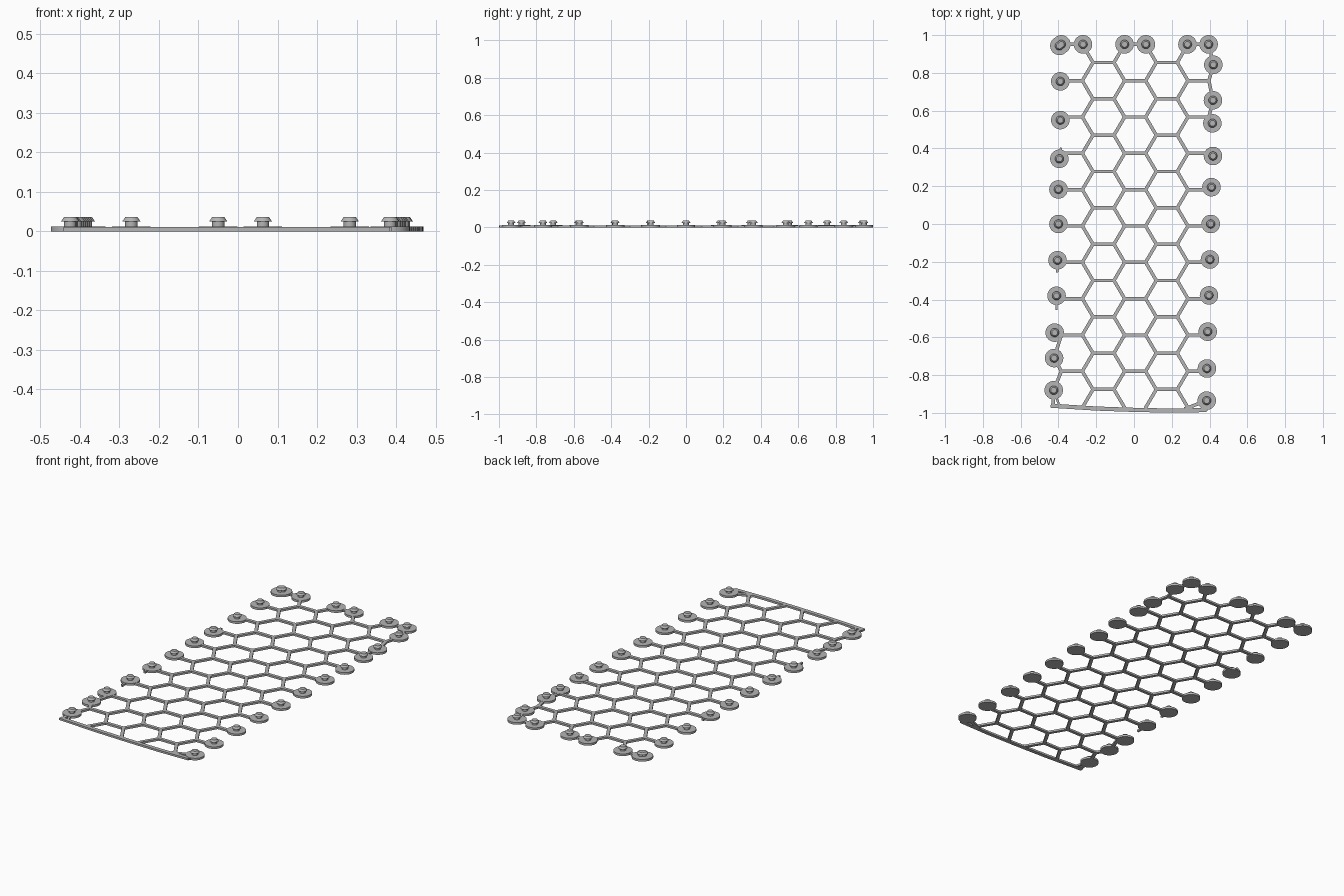
import bpy, bmesh, math
from mathutils import Vector

cube = bpy.data.objects.get("Cube")
if cube:
    bpy.data.objects.remove(cube)

grey = bpy.data.materials.new("plain_grey")
grey.use_nodes = True
COLOUR = (0.46, 0.46, 0.46, 1)
grey.diffuse_color = COLOUR
grey.node_tree.nodes["Principled BSDF"].inputs["Base Color"].default_value = COLOUR

SIDE = 0.111         # hexagon side
COLUMN = 0.1675      # spacing of the hexagon columns
ROW = 0.1923         # hexagon height
TOP = 0.951          # highest row
CENTRE = 0.006
WIDTH, HEIGHT = 0.018, 0.011


def finish(name, bm):
    mesh = bpy.data.meshes.new(name)
    bm.normal_update()
    bm.to_mesh(mesh)
    bm.free()
    mesh.materials.append(grey)
    obj = bpy.data.objects.new(name, mesh)
    bpy.context.collection.objects.link(obj)
    return obj


def ribbon(bm, points, width, overlap=0.004):
    """Flat bar that follows a path on the ground."""
    pts = [Vector((x, y, 0)) for x, y in points]
    first, last = (pts[1] - pts[0]).normalized(), (pts[-1] - pts[-2]).normalized()
    pts[0] -= first * overlap
    pts[-1] += last * overlap
    rings = []
    for i, p in enumerate(pts):
        d = (pts[min(i + 1, len(pts) - 1)] - pts[max(i - 1, 0)]).normalized()
        n = Vector((-d.y, d.x, 0)) * width / 2
        up = Vector((0, 0, HEIGHT))
        rings.append([bm.verts.new(v) for v in (p + n, p - n, p - n + up, p + n + up)])
    for a, b in zip(rings, rings[1:]):
        for i in range(4):
            j = (i + 1) % 4
            bm.faces.new((a[i], a[j], b[j], b[i]))
    bm.faces.new(rings[0][::-1])
    bm.faces.new(rings[-1])
    bmesh.ops.recalc_face_normals(bm, faces=bm.faces)


def column_x(c):
    return CENTRE + c * COLUMN


def row_y(k):
    return TOP - k * ROW


# Honeycomb net: level struts, then slanted struts between columns
bm = bmesh.new()
for c in range(-2, 3):
    shift = 0.5 * (c % 2)
    for k in range(10):
        y = row_y(k + shift)
        ribbon(bm, [(column_x(c) - SIDE / 2, y), (column_x(c) + SIDE / 2, y)], WIDTH)
for c in (-1, 1):
    for side in (-1, 1):
        start = column_x(c) + side * SIDE / 2
        end = column_x(c + side) - side * SIDE / 2
        for k in range(10):
            y = row_y(k + 0.5)
            for step in (-0.5, 0.5):
                ribbon(bm, [(start, y), (end, y + step * ROW)], WIDTH)
finish("honeycomb_net", bm)

# Peg positions along the edges, from back to front
left_pegs = [(-0.385, 0.951), (-0.39, 0.755), (-0.39, 0.55), (-0.395, 0.345),
             (-0.4, 0.183), (-0.4, 0), (-0.405, -0.192), (-0.41, -0.38),
             (-0.42, -0.575), (-0.423, -0.71), (-0.425, -0.88)]
right_pegs = [(0.395, 0.951), (0.42, 0.843), (0.418, 0.655), (0.415, 0.533),
              (0.418, 0.36), (0.41, 0.195), (0.406, 0), (0.402, -0.188),
              (0.397, -0.378), (0.39, -0.57), (0.386, -0.765), (0.385, -0.935)]
back_pegs = [(-0.395, 0.943), (-0.27, 0.951), (-0.05, 0.951), (0.063, 0.951), (0.283, 0.951)]

# Short struts from the net to the edge pegs
bm = bmesh.new()
left_x = column_x(-2) - SIDE / 2
right_x = column_x(2) + SIDE / 2
for k in range(9):
    ribbon(bm, [(left_x, row_y(k)), left_pegs[k]], WIDTH)
for k in range(3, 10):
    ribbon(bm, [(right_x, row_y(k)), right_pegs[k + 1]], WIDTH)
for k, pegs in ((0, (1,)), (1, (1, 2)), (2, (2, 3))):
    for i in pegs:
        ribbon(bm, [(right_x, row_y(k)), right_pegs[i]], WIDTH)
for k, i in ((8, 9), (9, 9), (9, 10)):
    ribbon(bm, [(left_x, row_y(k)), left_pegs[i]], WIDTH)
# Trimmed stubs beyond the left pegs
for i, dx, dy in ((3, 0.008, 0.055), (6, -0.002, -0.06), (7, 0, -0.072)):
    x, y = left_pegs[i]
    ribbon(bm, [(x, y), (x + dx, y + dy)], 0.012)
finish("edge_struts", bm)

# Front bar with its corner braces
bm = bmesh.new()
ribbon(bm, [(-0.437, -0.962), (-0.2, -0.977), (0, -0.984), (0.2, -0.988), (0.38, -0.985)], 0.022)
ribbon(bm, [left_pegs[-1], (-0.428, -0.96)], WIDTH)
ribbon(bm, [left_pegs[-1], (-0.395, -0.962)], 0.012)
ribbon(bm, [(0.27, -0.978), right_pegs[-1]], WIDTH)
ribbon(bm, [right_pegs[-1], (0.38, -0.985)], WIDTH)
finish("front_bar", bm)

# Pegs: wide disc, round stem and tapered cap, as (radius, height) rings
PROFILE = [(0.049, 0), (0.049, 0.012), (0.0155, 0.012), (0.0155, 0.025),
           (0.023, 0.025), (0.0155, 0.036)]
SIDES = 32


def peg(name, x, y):
    bm = bmesh.new()
    rings = []
    for r, z in PROFILE:
        angles = [2 * math.pi * i / SIDES for i in range(SIDES)]
        rings.append([bm.verts.new((r * math.cos(a), r * math.sin(a), z)) for a in angles])
    for a, b in zip(rings, rings[1:]):
        for i in range(SIDES):
            j = (i + 1) % SIDES
            bm.faces.new((a[i], a[j], b[j], b[i]))
    bm.faces.new(rings[0][::-1])
    bm.faces.new(rings[-1])
    obj = finish(name, bm)
    obj.location = (x, y, 0)
    bpy.ops.object.select_all(action="DESELECT")
    obj.select_set(True)
    bpy.context.view_layer.objects.active = obj
    bpy.ops.object.shade_smooth_by_angle(angle=math.radians(30))


for group, places in (("left_peg", left_pegs), ("right_peg", right_pegs), ("back_peg", back_pegs)):
    for number, (x, y) in enumerate(places, 1):
        peg(f"{group}_{number}", x, y)
